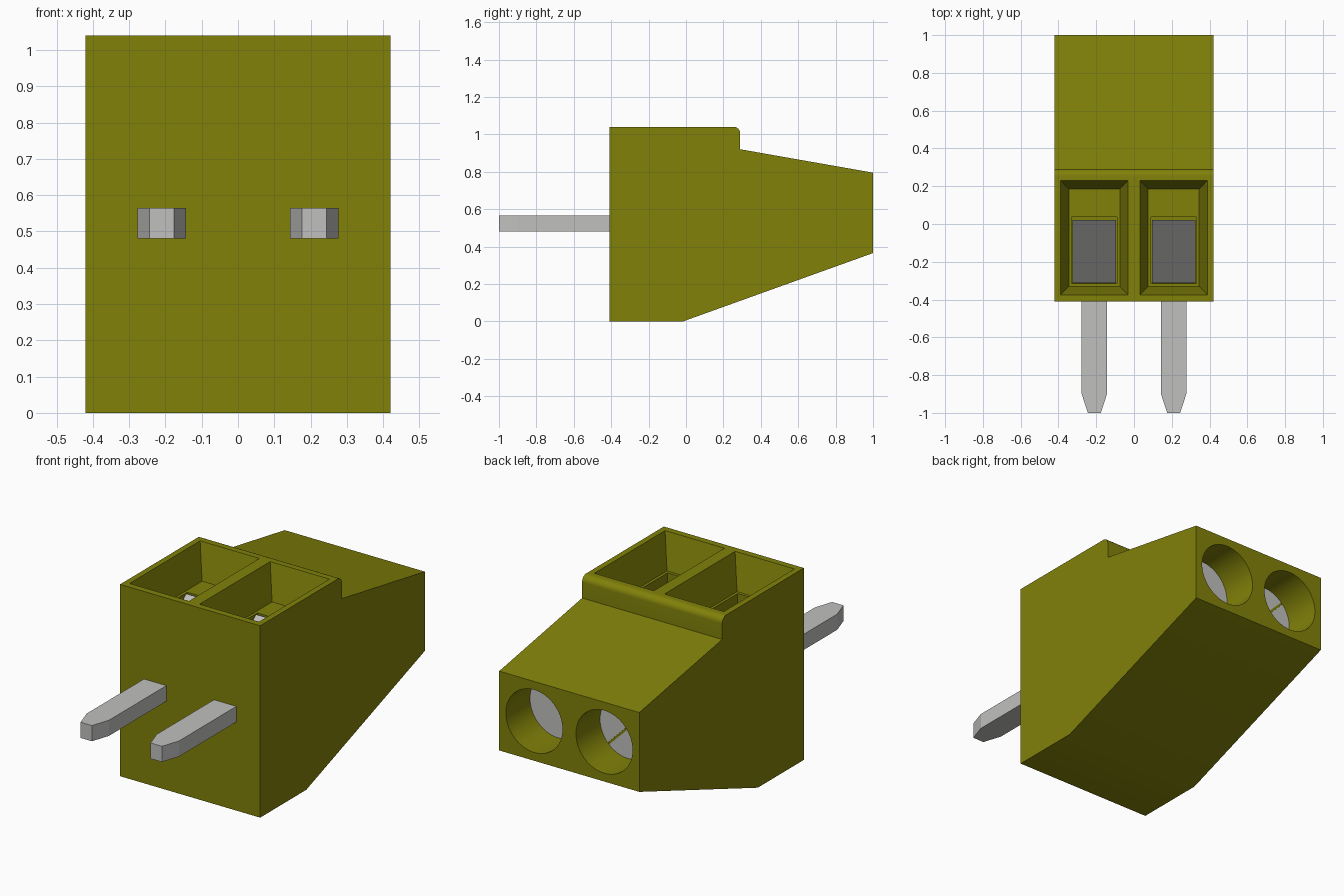
import bpy, bmesh, math
from mathutils import Matrix

if "Cube" in bpy.data.objects:
    bpy.data.objects.remove(bpy.data.objects["Cube"], do_unlink=True)


def material(name, rgb):
    m = bpy.data.materials.new(name)
    m.use_nodes = True
    m.diffuse_color = (*rgb, 1)
    bsdf = next(n for n in m.node_tree.nodes if n.type == 'BSDF_PRINCIPLED')
    bsdf.inputs["Base Color"].default_value = (*rgb, 1)
    return m


OLIVE = material("olive plastic", (0.22, 0.22, 0.003))
METAL = material("grey metal", (0.53, 0.53, 0.52))


def finish(bm, name, mat):
    bmesh.ops.recalc_face_normals(bm, faces=bm.faces)
    me = bpy.data.meshes.new(name)
    bm.to_mesh(me)
    bm.free()
    me.materials.append(mat)
    ob = bpy.data.objects.new(name, me)
    bpy.context.scene.collection.objects.link(ob)
    return ob


def loft(name, mat, ring_a, ring_b):
    """Closed solid between two matching outlines."""
    bm = bmesh.new()
    a = [bm.verts.new(p) for p in ring_a]
    b = [bm.verts.new(p) for p in ring_b]
    bm.faces.new(a)
    bm.faces.new(b[::-1])
    for i in range(len(a)):
        j = (i + 1) % len(a)
        bm.faces.new((a[i], b[i], b[j], a[j]))
    return finish(bm, name, mat)


def side_prism(name, mat, profile, x0, x1):
    return loft(name, mat, [(x0, y, z) for y, z in profile],
                [(x1, y, z) for y, z in profile])


def rect(cx, cy, hx, hy, z):
    return [(cx + sx * hx, cy + sy * hy, z)
            for sx, sy in ((-1, -1), (1, -1), (1, 1), (-1, 1))]


def y_cylinder(name, mat, x, z, r, y0, y1):
    bm = bmesh.new()
    bmesh.ops.create_cone(
        bm, cap_ends=True, segments=64, radius1=r, radius2=r, depth=y1 - y0,
        matrix=Matrix.Translation((x, (y0 + y1) / 2, z)) @ Matrix.Rotation(math.pi / 2, 4, 'X'))
    return finish(bm, name, mat)


def cut(target, cutter):
    mod = target.modifiers.new("cut", 'BOOLEAN')
    mod.operation = 'DIFFERENCE'
    mod.solver = 'EXACT'
    mod.object = cutter
    bpy.context.view_layer.objects.active = target
    bpy.ops.object.modifier_apply(modifier=mod.name)
    bpy.data.objects.remove(cutter, do_unlink=True)


def smooth(ob):
    bpy.ops.object.select_all(action='DESELECT')
    ob.select_set(True)
    bpy.context.view_layer.objects.active = ob
    bpy.ops.object.shade_smooth_by_angle(angle=math.radians(30))


# Housing: side profile with a rounded upper rear edge
R = 0.035
arc = [(0.29 - R + R * math.cos(t * math.pi / 16), 1.04 - R + R * math.sin(t * math.pi / 16))
       for t in range(9)]
profile = [(-0.41, 0), (-0.015, 0), (1, 0.365), (1, 0.795), (0.29, 0.92)] + arc + [(-0.41, 1.04)]
housing = side_prism("housing", OLIVE, profile, -0.42, 0.42)

for side, label in ((-1, "right"), (1, "left")):
    x = side * 0.21
    # Tapered top well, deeper pocket and round wire entry
    cut(housing, loft("well_cutter", OLIVE, rect(x, -0.0725, 0.135, 0.2575, 0.85),
                      rect(x, -0.0725, 0.1825, 0.307, 1.06)))
    cut(housing, loft("pocket_cutter", OLIVE, rect(x, -0.138, 0.12, 0.176, 0.50),
                      rect(x, -0.138, 0.12, 0.176, 0.90)))
    cut(housing, y_cylinder("entry_cutter", OLIVE, x, 0.58, 0.17, 0.79, 1.1))

    # Sloping clamp at the bottom of the well
    side_prism(label + "_clamp", METAL,
               [(-0.312, 0.5), (0.02, 0.5), (0.02, 0.85), (-0.312, 0.53)], x - 0.116, x + 0.116)

    # Contact disc with a narrow diagonal slot at the end of the wire entry
    disc = y_cylinder(label + "_contact", METAL, x, 0.58, 0.169, 0.75, 0.795)
    bm = bmesh.new()
    bmesh.ops.create_cube(bm, size=1, matrix=Matrix.Translation((x, 0.795, 0.58))
                          @ Matrix.Rotation(-side * math.pi / 4, 4, 'Y')
                          @ Matrix.Diagonal((0.4, 0.03, 0.012, 1)))
    cut(disc, finish(bm, "slot_cutter", METAL))
    smooth(disc)

    # Solder pin with a chamfered tip
    outline = [(-0.067, -0.35), (-0.067, -0.90), (-0.034, -1.0),
               (0.034, -1.0), (0.067, -0.90), (0.067, -0.35)]
    loft(label + "_pin", METAL, [(x + px, y, 0.48) for px, y in outline],
         [(x + px, y, 0.565) for px, y in outline])

smooth(housing)
